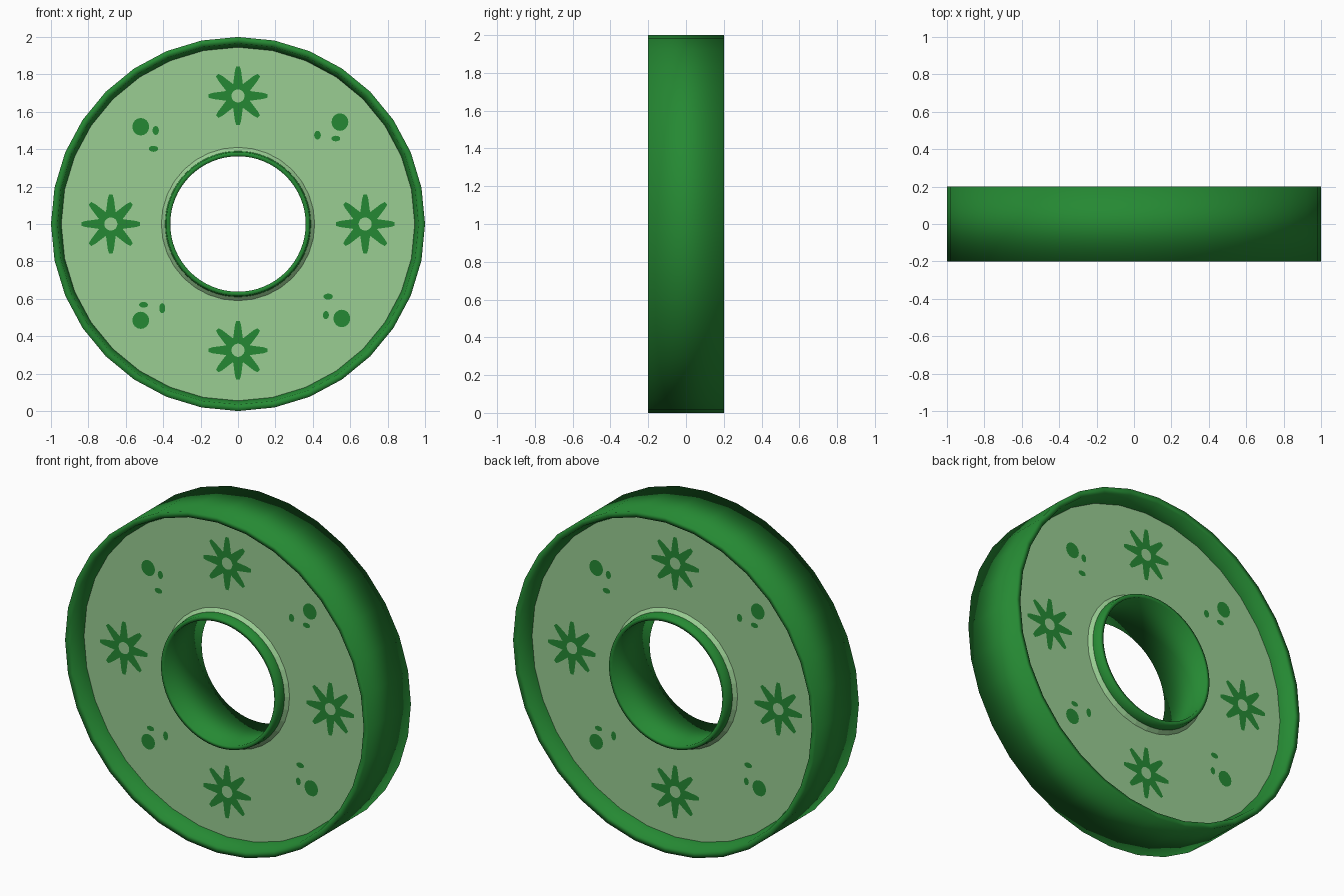
import bpy, math
from mathutils import Matrix, Vector

if "Cube" in bpy.data.objects:
    bpy.data.objects.remove(bpy.data.objects["Cube"])

SIDES = 32


def material(name, rgb):
    m = bpy.data.materials.new(name)
    m.diffuse_color = (*rgb, 1)
    m.use_nodes = True
    m.node_tree.nodes["Principled BSDF"].inputs["Base Color"].default_value = m.diffuse_color
    return m


DARK = material("dark green", (0.0185, 0.25, 0.033))
LIGHT = material("pale green", (0.32, 0.61, 0.29))


def add_object(name, verts, faces, mat, smooth=False, back=False):
    # The wheel centre sits at z = 1; back parts are turned half round
    turn = Matrix.Rotation(math.pi if back else 0, 4, 'Z')
    verts = [turn @ (Vector(v) + Vector((0, 0, 1))) for v in verts]
    mesh = bpy.data.meshes.new(name)
    mesh.from_pydata(verts, [], faces)
    mesh.materials.append(mat)
    for p in mesh.polygons:
        p.use_smooth = smooth
    mesh.update()
    ob = bpy.data.objects.new(name, mesh)
    bpy.context.collection.objects.link(ob)
    return ob


def revolve(name, profile, mat, smooth=False, back=False, sides=SIDES):
    # Sweep (radius, y) points about the y axis
    n = len(profile)
    verts, faces = [], []
    for i in range(sides):
        t = 2 * math.pi * i / sides
        verts += [(r * math.cos(t), y, r * math.sin(t)) for r, y in profile]
        k = (i + 1) % sides
        for j in range(n - 1):
            faces.append((i * n + j, i * n + j + 1, k * n + j + 1, k * n + j))
    return add_object(name, verts, faces, mat, smooth, back)


def flower(name, cx, cz, back):
    # Eight blunt petals round an open centre
    y = -0.103
    outline = []
    for p in range(8):
        a = math.radians(45 * p)
        for da, r in ((-22.5, 0.068), (-7, 0.135), (-3.5, 0.157),
                      (3.5, 0.157), (7, 0.135)):
            outline.append((a + math.radians(da), r))
    n = len(outline)
    verts = [(cx + r * math.cos(a), y, cz + r * math.sin(a)) for a, r in outline]
    verts += [(cx + 0.035 * math.cos(a), y, cz + 0.035 * math.sin(a)) for a, r in outline]
    faces = [(i, (i + 1) % n, n + (i + 1) % n, n + i) for i in range(n)]
    add_object(name, verts, faces, DARK, back=back)


def dot(name, cx, cz, rx, rz, back):
    verts = [(cx + rx * math.cos(math.pi * i / 8), -0.103,
              cz + rz * math.sin(math.pi * i / 8)) for i in range(16)]
    add_object(name, verts, [tuple(range(16))], DARK, back=back)


# Outer band with lips on both sides
revolve("outer_band", [(0.945, -0.1), (0.965, -0.195), (1, -0.2),
                       (1, 0.2), (0.965, 0.195), (0.945, 0.1)], DARK, True)

# Central tube
revolve("hub_tube", [(0.39, 0.12), (0.385, 0.175), (0.362, 0.175),
                     (0.362, -0.175), (0.385, -0.175), (0.39, -0.12)], DARK, True, sides=64)

# Painted dots: x, z relative to the centre, half width, half height
DOTS = [(-0.52, 0.52, 0.045, 0.047), (-0.44, 0.50, 0.017, 0.024), (-0.452, 0.402, 0.025, 0.016),
        (0.545, 0.545, 0.045, 0.047), (0.425, 0.475, 0.018, 0.023), (0.523, 0.457, 0.024, 0.015),
        (-0.52, -0.515, 0.045, 0.046), (-0.505, -0.432, 0.024, 0.015), (-0.405, -0.45, 0.016, 0.027),
        (0.555, -0.505, 0.045, 0.047), (0.482, -0.388, 0.025, 0.016), (0.47, -0.487, 0.016, 0.022)]

# Recessed side plates with flowers and dots, front and back
for back in (False, True):
    tag = "back" if back else "front"
    revolve(tag + "_plate", [(0.388, -0.12), (0.41, -0.1), (0.946, -0.1)], LIGHT, back=back)
    for i, (x, z) in enumerate(((0, 0.685), (0.68, 0), (0, -0.675), (-0.68, 0))):
        flower(f"{tag}_flower_{i + 1}", x, z, back)
    for i, d in enumerate(DOTS):
        dot(f"{tag}_dot_{i + 1}", *d, back)
